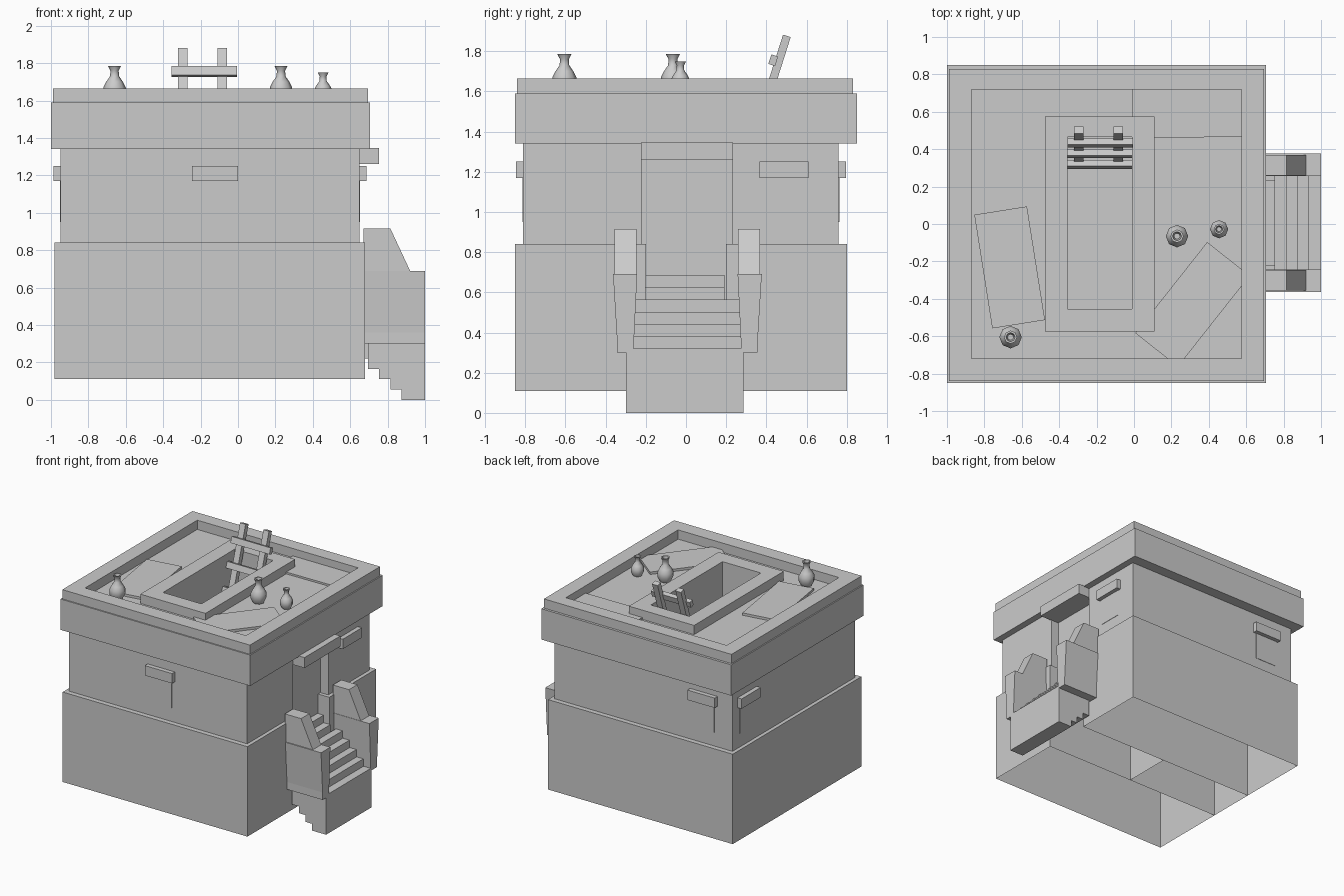
import bpy, bmesh, math
from mathutils import Matrix, Vector

if "Cube" in bpy.data.objects:
    bpy.data.objects.remove(bpy.data.objects["Cube"])


def finish(name, bm):
    bmesh.ops.recalc_face_normals(bm, faces=bm.faces)
    me = bpy.data.meshes.new(name)
    bm.to_mesh(me)
    bm.free()
    ob = bpy.data.objects.new(name, me)
    bpy.context.collection.objects.link(ob)
    return ob


def box(name, x0, x1, y0, y1, z0, z1, open_bottom=False):
    bm = bmesh.new()
    bmesh.ops.create_cube(bm, size=1)
    for v in bm.verts:
        v.co = ((x0 + x1) / 2 + v.co.x * (x1 - x0),
                (y0 + y1) / 2 + v.co.y * (y1 - y0),
                (z0 + z1) / 2 + v.co.z * (z1 - z0))
    ob_face = min(bm.faces, key=lambda f: f.calc_center_median().z)
    if open_bottom:
        bmesh.ops.delete(bm, geom=[ob_face], context='FACES_ONLY')
    return finish(name, bm)


def turned_box(name, size, centre, axis, degrees):
    bm = bmesh.new()
    m = (Matrix.Translation(centre) @ Matrix.Rotation(math.radians(degrees), 4, axis)
         @ Matrix.Diagonal((*size, 1)))
    bmesh.ops.create_cube(bm, size=1, matrix=m)
    return finish(name, bm)


def prism(name, points, direction):
    """Extrude a flat outline of 3D points along a vector."""
    bm = bmesh.new()
    face = bm.faces.new([bm.verts.new(p) for p in points])
    ext = bmesh.ops.extrude_face_region(bm, geom=[face], use_keep_orig=True)
    verts = [g for g in ext['geom'] if isinstance(g, bmesh.types.BMVert)]
    bmesh.ops.translate(bm, vec=Vector(direction), verts=verts)
    return finish(name, bm)


def ring(name, outer, inner, z0, z1):
    """Rectangular frame; rectangles are x0, x1, y0, y1."""
    bm = bmesh.new()
    loops = []
    for (x0, x1, y0, y1), z in ((outer, z0), (outer, z1), (inner, z1), (inner, z0)):
        loops.append([bm.verts.new((x, y, z)) for x, y in
                      ((x0, y0), (x1, y0), (x1, y1), (x0, y1))])
    for k in range(4):
        a, b = loops[k], loops[(k + 1) % 4]
        for i in range(4):
            j = (i + 1) % 4
            bm.faces.new((a[i], a[j], b[j], b[i]))
    return finish(name, bm)


# Base: hollow blocks around the entrance passage
box("base_front", -0.98, 0.68, -0.85, -0.20, 0.11, 0.84, True)
box("base_back", -0.98, 0.68, 0.20, 0.80, 0.11, 0.84, True)
box("base_middle", -0.98, -0.13, -0.20, 0.20, 0.11, 0.84, True)

# Upper wall with door recess
prism("upper_wall", [(x, y, 0.84) for x, y in (
    (-0.95, -0.81), (0.65, -0.81), (0.65, -0.22), (0.58, -0.22),
    (0.58, 0.23), (0.65, 0.23), (0.65, 0.76), (-0.95, 0.76))], (0, 0, 0.50))
box("door_foot", 0.55, 0.58, -0.20, 0.20, 0.50, 0.85)
box("door_lintel", 0.58, 0.755, -0.225, 0.235, 1.26, 1.345)

# Windows: wall side, position along the wall
for label, side, a, b in (("front", 'y-', -0.245, 0.0), ("back", 'y+', -0.815, -0.57),
                          ("right", 'x+', 0.365, 0.61), ("left", 'x-', 0.45, 0.695)):
    plane = {'y-': -0.81, 'y+': 0.76, 'x+': 0.65, 'x-': -0.95}[side]
    sign = 1 if side[1] == '+' else -1
    for part, inset, depth, z0, z1 in (("window", 0.027, 0.003, 0.95, 1.17),
                                       ("window_lintel", 0, 0.036, 1.17, 1.25)):
        lo, hi = sorted((plane - sign * 0.02, plane + sign * depth))
        span = (a + inset, b - inset)
        if side[0] == 'y':
            box(f"{label}_{part}", *span, lo, hi, z0, z1)
        else:
            box(f"{label}_{part}", lo, hi, *span, z0, z1)

# Roof slab, parapet and hatch curb
hatch = (-0.355, -0.01, -0.455, 0.465)
ring("roof_slab", (-1.0, 0.705, -0.85, 0.85), hatch, 1.34, 1.59)
ring("parapet", (-0.99, 0.695, -0.84, 0.83), (-0.87, 0.575, -0.72, 0.72), 1.59, 1.665)
ring("hatch_curb", (-0.475, 0.11, -0.575, 0.575), hatch, 1.59, 1.665)

# Flat mats on the roof
turned_box("left_mat", (0.285, 0.615, 0.025), (-0.665, -0.232, 1.597), 'Z', 9)
turned_box("right_mat", (0.29, 0.62, 0.025), (0.313, -0.43, 1.597), 'Z', -38.3)
turned_box("back_mat", (0.61, 0.29, 0.02), (0.295, 0.608, 1.595), 'Z', 0.6)

# Ladder leaning in the hatch
lean = math.radians(-17.6)
up = Vector((0, -math.sin(lean), math.cos(lean)))
top = Vector((0, 0.502, 1.876))
for i, x in enumerate((-0.295, -0.085)):
    turned_box(f"ladder_post_{i}", (0.05, 0.04, 0.56),
               top - up * 0.28 + Vector((x, 0, 0)), 'X', -17.6)
for i in range(3):
    turned_box(f"ladder_rung_{i}", (0.35, 0.035, 0.05),
               Vector((-0.18, 0.434, 1.755)) - up * 0.19 * i, 'X', -17.6)

# Stairs: stepped on top and underneath
n, rise, run = 7, 0.061, 0.06
for i in range(n):
    x1 = 1.0 if i == 0 else 0.935 - run * (i - 1)
    x0 = 0.935 - run * i
    half = 0.295 if x1 > 0.72 else 0.20
    low = 0.0 if i < 2 else 0.055 * (i - 1)
    box(f"step_{i}", x0, x1, -half - 0.003, half - 0.008, low, 0.32 + rise * i)

# Stair side walls: flared lower block and sloped upper block
for label, s in (("front", -1), ("back", 1)):
    off = 0.007
    outline = [(0.25, 0.69), (0.268, 0.32), (0.268, 0.30), (0.35, 0.30), (0.35, 0.36), (0.37, 0.69)]
    prism(f"{label}_stair_wall", [(0.67, s * y + off, z) for y, z in outline], (0.33, 0, 0))
    y = 0.26 if s > 0 else -0.355
    prism(f"{label}_stair_wall_top", [(x, y, z) for x, z in (
        (0.67, 0.68), (0.92, 0.68), (0.92, 0.69), (0.815, 0.915), (0.67, 0.915))], (0, 0.108, 0))


# Lathed jars
def jar(name, x, y, s, sides=8):
    profile = ((0, 0), (0.042, 0), (0.06, 0.035), (0.06, 0.075), (0.045, 0.105),
               (0.024, 0.135), (0.022, 0.165), (0.035, 0.19), (0.024, 0.19), (0.016, 0.15), (0, 0.15))
    bm = bmesh.new()
    verts = [bm.verts.new((r * s, 0, z * s)) for r, z in profile]
    edges = [bm.edges.new(p) for p in zip(verts, verts[1:])]
    bmesh.ops.spin(bm, geom=verts + edges, cent=(0, 0, 0), axis=(0, 0, 1),
                   angle=2 * math.pi, steps=sides)
    bmesh.ops.remove_doubles(bm, verts=bm.verts, dist=1e-5)
    ob = finish(name, bm)
    ob.location = (x, y, 1.595)
    bpy.ops.object.select_all(action='DESELECT')
    ob.select_set(True)
    bpy.context.view_layer.objects.active = ob
    bpy.ops.object.shade_smooth_by_angle(angle=math.radians(50))


jar("corner_jar", -0.66, -0.605, 1.0)
jar("large_jar", 0.23, -0.065, 1.0)
jar("small_jar", 0.455, -0.028, 0.81)
